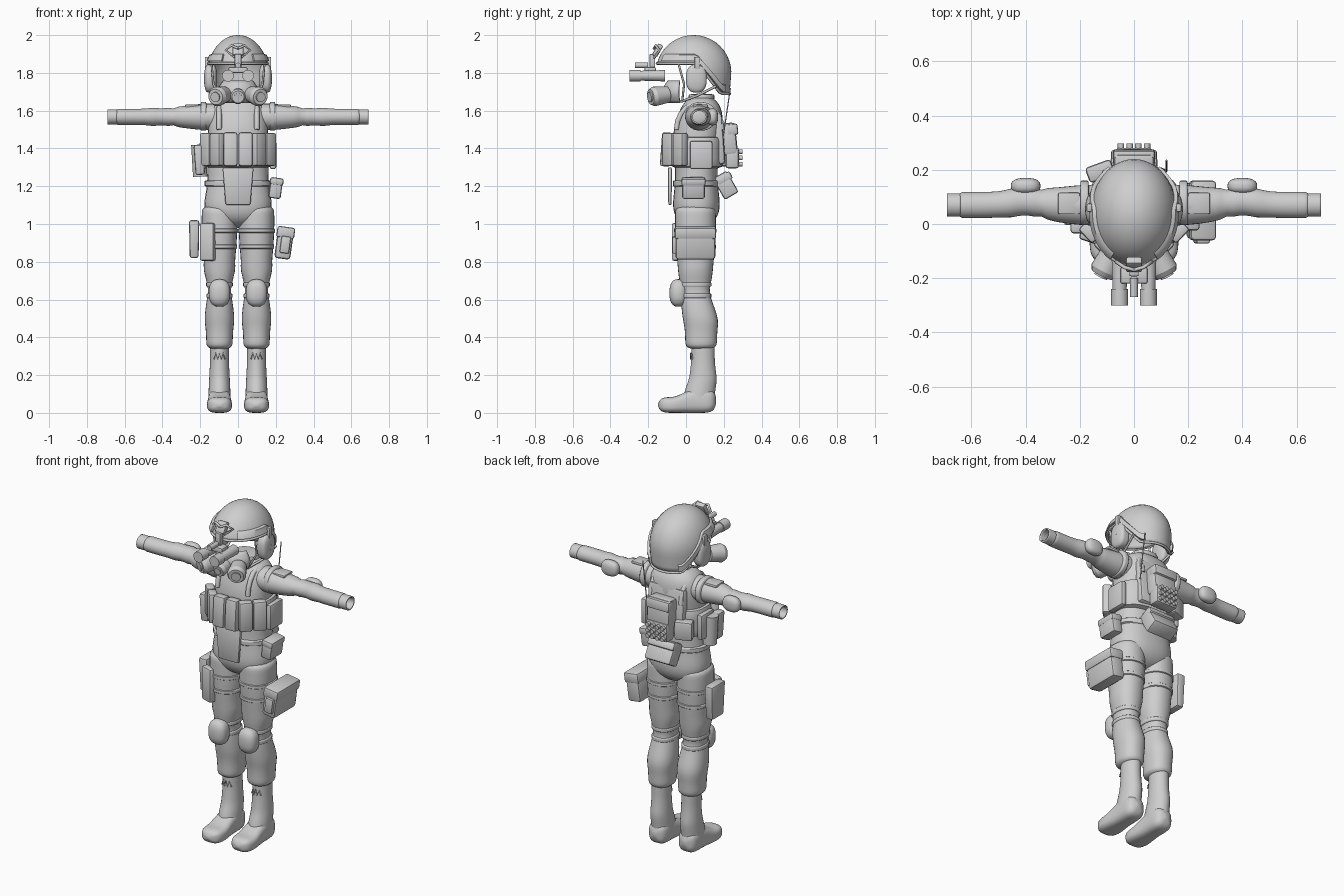
import bpy, bmesh
from math import sin, cos, pi, acos, exp, radians, copysign
from mathutils import Vector

cube = bpy.data.objects.get("Cube")
if cube:
    bpy.data.objects.remove(cube, do_unlink=True)

shade = (.62, .62, .62, 1)
grey = bpy.data.materials.new("plain grey")
grey.use_nodes = True
grey.diffuse_color = shade
grey.node_tree.nodes["Principled BSDF"].inputs["Base Color"].default_value = shade


# Shape rules
def bump(value, centre, width):
    return exp(-((value - centre) / width) ** 2)


def ramp(value, start, end):
    t = min(1, max(0, (value - start) / (end - start)))
    return t * t * (3 - 2 * t)


def power_sign(value, power):
    return copysign(abs(value) ** power, value)


# Builders
def finish(name, bm, angle=40):
    bmesh.ops.recalc_face_normals(bm, faces=bm.faces)
    mesh = bpy.data.meshes.new(name)
    bm.to_mesh(mesh)
    bm.free()
    mesh.materials.append(grey)
    ob = bpy.data.objects.new(name, mesh)
    bpy.context.collection.objects.link(ob)
    bpy.ops.object.select_all(action="DESELECT")
    ob.select_set(True)
    bpy.context.view_layer.objects.active = ob
    bpy.ops.object.shade_smooth_by_angle(angle=radians(angle))
    return ob


def skin(name, rings, cap_first=True, cap_last=True, closed=True, thickness=0):
    bm = bmesh.new()
    rows = [[bm.verts.new(point) for point in ring] for ring in rings]
    count = len(rows[0])
    for row, following in zip(rows, rows[1:]):
        for i in range(count if closed else count - 1):
            j = (i + 1) % count
            bm.faces.new((row[i], row[j], following[j], following[i]))
    if cap_first:
        bm.faces.new(rows[0])
    if cap_last:
        bm.faces.new(rows[-1])
    ob = finish(name, bm, angle=50)
    if thickness:
        ob.modifiers.new("thickness", "SOLIDIFY").thickness = thickness
    return ob


def sweep(name, low, high, rule, axis="z", soft=0, power=2, steps=24, sides=28, thickness=0):
    """The rule gives two centres and two radii at a position; soft rounds the ends."""
    rings = []
    for step in range(steps + 1):
        u = -cos(pi * step / steps)
        place = low + (high - low) * (u + 1) / 2
        ca, cb, ra, rb = rule(place)
        scale = max(.04, 1 - abs(u) ** soft) ** .5 if soft else 1
        ring = []
        for side in range(sides):
            t = 2 * pi * side / sides
            a = ca + ra * scale * power_sign(cos(t), 2 / power)
            b = cb + rb * scale * power_sign(sin(t), 2 / power)
            ring.append({"x": (place, a, b), "y": (a, place, b), "z": (a, b, place)}[axis])
        rings.append(ring)
    return skin(name, rings, not thickness, not thickness, thickness=thickness)


def band(name, low, high, centre, radii, axis="z", power=2.2):
    return sweep(name, low, high, lambda place: (*centre, *radii), axis, soft=12, power=power, steps=10)


def box(name, loc, size, tilt=(0, 0, 0), bevel=.012, taper=1):
    bm = bmesh.new()
    bmesh.ops.create_cube(bm, size=1)
    for v in bm.verts:
        narrow = taper if v.co.z < 0 else 1
        v.co = (v.co.x * size[0] * narrow, v.co.y * size[1] * narrow, v.co.z * size[2])
    bmesh.ops.bevel(bm, geom=bm.edges[:], offset=bevel, segments=2, affect="EDGES", profile=.5)
    ob = finish(name, bm)
    ob.location = loc
    ob.rotation_euler = [radians(angle) for angle in tilt]
    return ob


def cylinder(name, start, end, radius, end_radius=None, sides=24):
    start, end = Vector(start), Vector(end)
    bm = bmesh.new()
    bmesh.ops.create_cone(bm, cap_ends=True, segments=sides, radius1=radius,
                          radius2=end_radius or radius, depth=(end - start).length)
    ob = finish(name, bm)
    ob.location = (start + end) / 2
    ob.rotation_euler = (end - start).to_track_quat("Z", "Y").to_euler()


def tube(name, points, radius):
    curve = bpy.data.curves.new(name, "CURVE")
    curve.dimensions = "3D"
    curve.bevel_depth = radius
    curve.bevel_resolution = 2
    curve.use_fill_caps = True
    spline = curve.splines.new("POLY")
    spline.points.add(len(points) - 1)
    for target, point in zip(spline.points, points):
        target.co = (*point, 1)
    curve.materials.append(grey)
    bpy.context.collection.objects.link(bpy.data.objects.new(name, curve))


def pad(name, loc, size):
    bm = bmesh.new()
    bmesh.ops.create_uvsphere(bm, u_segments=24, v_segments=14, radius=1)
    for v in bm.verts:
        v.co = [power_sign(c, .8) * s for c, s in zip(v.co, size)]
    finish(name, bm, angle=60).location = loc


# Helmet: an open shell with a rim that drops behind the ears
def rim_angle(turn, lift=0):
    y = .04 + .2 * sin(turn)
    level = (max(1.69, 1.85 - 1.25 * max(0, y - .06)) + lift - 1.8) / .2
    return acos(level) if level > 0 else pi / 2 - level


def helmet_point(turn, fall, grow=0, mirror=1):
    below = max(0, fall - pi / 2)
    reach = sin(fall) if below == 0 else 1 - .08 * below
    height = 1.8 + .2 * (cos(fall) if below == 0 else -below)
    return Vector((mirror * (.16 + grow) * reach * cos(turn), .04 + (.2 + grow) * reach * sin(turn), height))


turns = [2 * pi * i / 48 for i in range(48)]
skin("helmet_shell", [[helmet_point(t, .03 + (rim_angle(t) - .03) * row / 14) for t in turns]
                      for row in range(15)], cap_last=False, thickness=.016)
tube("helmet_rim", [helmet_point(t, rim_angle(t)) for t in turns + turns[:1]], .007)
rail_turns = [radians(6 * i - 58) for i in range(20)]
rail_edges = [(.012, 0), (.012, .014), (.045, .014), (.05, 0)]

for side, s in (("left", 1), ("right", -1)):
    skin("helmet_rail_" + side, [[helmet_point(t, rim_angle(t, lift), grow, s) for lift, grow in rail_edges]
                                 for t in rail_turns])
    sweep("ear_cup_" + side, s * .11, s * .18, lambda x: (.055, 1.77, .055, .075), "x", soft=4, power=2.5)
    box("ear_cup_bracket_" + side, loc=(s * .165, .06, 1.85), size=(.02, .03, .07), bevel=.005)
    chin, temple = (s * .08, -.02, 1.65), (s * .14, -.04, 1.85)
    tube("chin_strap_" + side, [(s * .14, .16, 1.73), (s * .12, .06, 1.68), chin, (0, -.06, 1.65)], .007)
    tube("front_strap_" + side, [temple, (s * .13, -.01, 1.74), chin], .006)

# Half mask with three filters
mask_turns = [radians(10 * i - 80) for i in range(17)]
mask_rows = [(1.64 + .015 * i, .7 + .35 * sin(pi * (i + .5) / 9)) for i in range(9)]
skin("half_mask", [[(.105 * k * sin(t), -.02 - .1 * k * cos(t), z) for t in mask_turns] for z, k in mask_rows],
     cap_first=False, cap_last=False, closed=False, thickness=.012)
for s in (-1, 0, 1):
    radius = .052 if s else .04
    base, out = Vector((s * .075, -.1, 1.685)), Vector((s * .035, -.07, -.01))
    cylinder("mask_filter", base, base + out, radius * .85, radius)
    cylinder("mask_filter_ring", base + out, base + out * 1.25, radius, radius * .8)
    cylinder("mask_filter_cap", base + out * 1.25, base + out * 1.35, radius / 2)

# Night goggles on a front mount
for s in (1, -1):
    eye, middle, front = [(s * .053, y, 1.785) for y in (-.11, -.24, -.3)]
    cylinder("goggle_tube", eye, middle, .03, .026)
    cylinder("goggle_lens_ring", middle, front, .031)
    tube("mount_arm", [(0, -.17, 1.93), (s * .035, -.16, 1.945), (s * .065, -.14, 1.92), (0, -.175, 1.87)], .007)
box("goggle_bridge", loc=(0, -.19, 1.815), size=(.1, .06, .03), bevel=.006)
cylinder("goggle_knob", (0, -.2, 1.84), (0, -.27, 1.84), .014)
box("mount_plate", loc=(0, -.15, 1.92), size=(.06, .03, .07), tilt=(-30, 0, 0), bevel=.008)
box("mount_hinge", loc=(0, -.178, 1.86), size=(.035, .03, .08), bevel=.006)


# Torso, belt and vest
def torso_rule(z):
    hips, chest = bump(z, 1.08, .1), bump(z, 1.5, .1)
    return 0, .055 + .025 * ramp(z, 1.4, 1.65), .16 + .022 * hips, .112 + .014 * hips + .016 * chest


sweep("torso", .98, 1.68, torso_rule, soft=8, power=2.4, steps=36)
band("collar", 1.64, 1.69, (0, .082), (.08, .068))
band("belt", 1.195, 1.235, (0, .055), (.178, .124))
band("vest_band", 1.285, 1.475, (0, .06), (.18, .137), power=2.6)
box("back_plate", loc=(0, .175, 1.45), size=(.24, .05, .27), tilt=(4, 0, 0), bevel=.018)
box("front_apron", loc=(0, -.085, 1.2), size=(.165, .022, .2), bevel=.009, taper=.8)
for s in (1, -1):
    arch = [(s * .1, .07 - .12 * cos(t), 1.5 + .14 * sin(t)) for t in [pi * i / 10 for i in range(11)]]
    tube("shoulder_strap", arch, .014)
    box("front_pouch", loc=(s * .04, -.105, 1.395), size=(.074, .055, .18), tilt=(-4, 0, 0))
    for x, y in ((.108, -.085), (.163, -.03)):
        box("angled_pouch", loc=(s * x, y, 1.395), size=(.075, .05, .175), tilt=(0, 0, s * 46))
    box("side_pouch", loc=(s * .185, .08, 1.365), size=(.035, .12, .15))

# Packs on the back and around the waist
box("back_pack", loc=(0, .225, 1.45), size=(.15, .085, .17), tilt=(6, 0, 0), bevel=.018)
box("back_pack_flap", loc=(0, .245, 1.5), size=(.155, .06, .06), tilt=(6, 0, 0))
box("grid_pack", loc=(0, .245, 1.35), size=(.14, .07, .11))
for column in range(4):
    for row in range(3):
        x, z = .032 * (column - 1.5), 1.35 + .033 * (row - 1)
        cylinder("grid_peg", (x, .27, z), (x, .298, z), .012, sides=12)
box("seat_pack", loc=(0, .21, 1.205), size=(.17, .085, .13), tilt=(30, 0, 0))
box("seat_pack_lid", loc=(0, .2, 1.24), size=(.175, .09, .045), tilt=(30, 0, 0))
box("small_back_pouch", loc=(-.125, .195, 1.36), size=(.1, .06, .11), tilt=(0, 0, 20))
cylinder("bottle_pouch", (-.2, .06, 1.25), (-.21, .06, 1.42), .038)
box("radio_pouch", loc=(-.205, -.005, 1.34), size=(.05, .06, .16), tilt=(0, -4, 0))
box("hip_pouch", loc=(.2, .04, 1.19), size=(.065, .12, .11), tilt=(0, 8, 0))
box("hip_pouch_lid", loc=(.205, .04, 1.225), size=(.072, .128, .04), tilt=(0, 8, 0))
tube("antenna", [(.12, .235, 1.72), (.12, .195, 1.45)], .003)

# Thigh gear
box("thigh_pouch", loc=(.245, .05, .9), size=(.085, .21, .17), tilt=(0, 8, 0), bevel=.016)
box("thigh_pouch_lid", loc=(.253, .05, .955), size=(.095, .22, .06), tilt=(0, 8, 0))
box("thigh_pouch_front", loc=(.25, -.06, .89), size=(.05, .025, .09), tilt=(0, 8, 0), bevel=.008)
box("holster", loc=(-.232, .06, .92), size=(.055, .13, .2), taper=.85)
box("holster_front", loc=(-.16, -.045, .905), size=(.08, .045, .2), tilt=(0, 0, -18))


# Arms and legs, mirrored
def sleeve_rule(x):
    x = abs(x)
    radius = .048 + .027 * ramp(x, .45, .15) + .005 * bump(x, .45, .03) - .007 * bump(x, .34, .015)
    return .07 + .012 * bump(x, .4, .08), 1.567, radius, radius - .005


def leg_shape(z):
    radius = .07 + .024 * ramp(z, .6, 1) - .01 * bump(z, .65, .05) + .008 * bump(z, .5, .06)
    return .05 + .03 * ramp(z, .65, .45), radius + .005 * bump(z, .76, .03), radius + .014


for side, s in (("left", 1), ("right", -1)):
    centre = s * .098
    sweep("sleeve_" + side, s * .08, s * .65, sleeve_rule, "x", soft=60, steps=40)
    sweep("cuff_" + side, s * .64, s * .69, lambda x: (.07, 1.567, .043, .04), "x", steps=4, thickness=.008)
    band("shoulder_ring_" + side, s * .165, s * .2, (.078, 1.57), (.082, .076), "x")
    pad("elbow_pad_" + side, loc=(s * .4, .14, 1.567), size=(.055, .03, .045))
    box("shoulder_patch_" + side, loc=(s * .24, .076, 1.625), size=(.08, .08, .016), bevel=.006)
    sweep("trouser_leg_" + side, .335, 1.1, lambda z: (centre, *leg_shape(z)), soft=40, power=2.2, steps=40)
    for z in (.965, .88, .68, .62):
        y, width, depth = leg_shape(z)
        band("leg_strap_" + side, z - .014, z + .014, (centre, y), (width + .005, depth + .005))
    pad("knee_pad_" + side, loc=(centre, -.04, .635), size=(.057, .048, .073))
    sweep("boot_shaft_" + side, .08, .37,
          lambda z: (centre, .09 - .02 * ramp(z, .2, .08), .05 + .008 * ramp(z, .3, .08), .062 + .02 * ramp(z, .3, .08)))

    def foot_rule(y):
        half = .042 + .023 * ramp(y, -.08, .06)
        return centre, half, .058 + .008 * bump(y, -.07, .07), half

    sweep("boot_foot_" + side, -.147, .16, foot_rule, "y", soft=8, power=3)
    lace = [(centre + .01 * i, .025 + .001 * i * i, 1.2 / 4 + .015 * (-1) ** i) for i in range(-3, 4)]
    tube("boot_lace_" + side, lace, .004)
